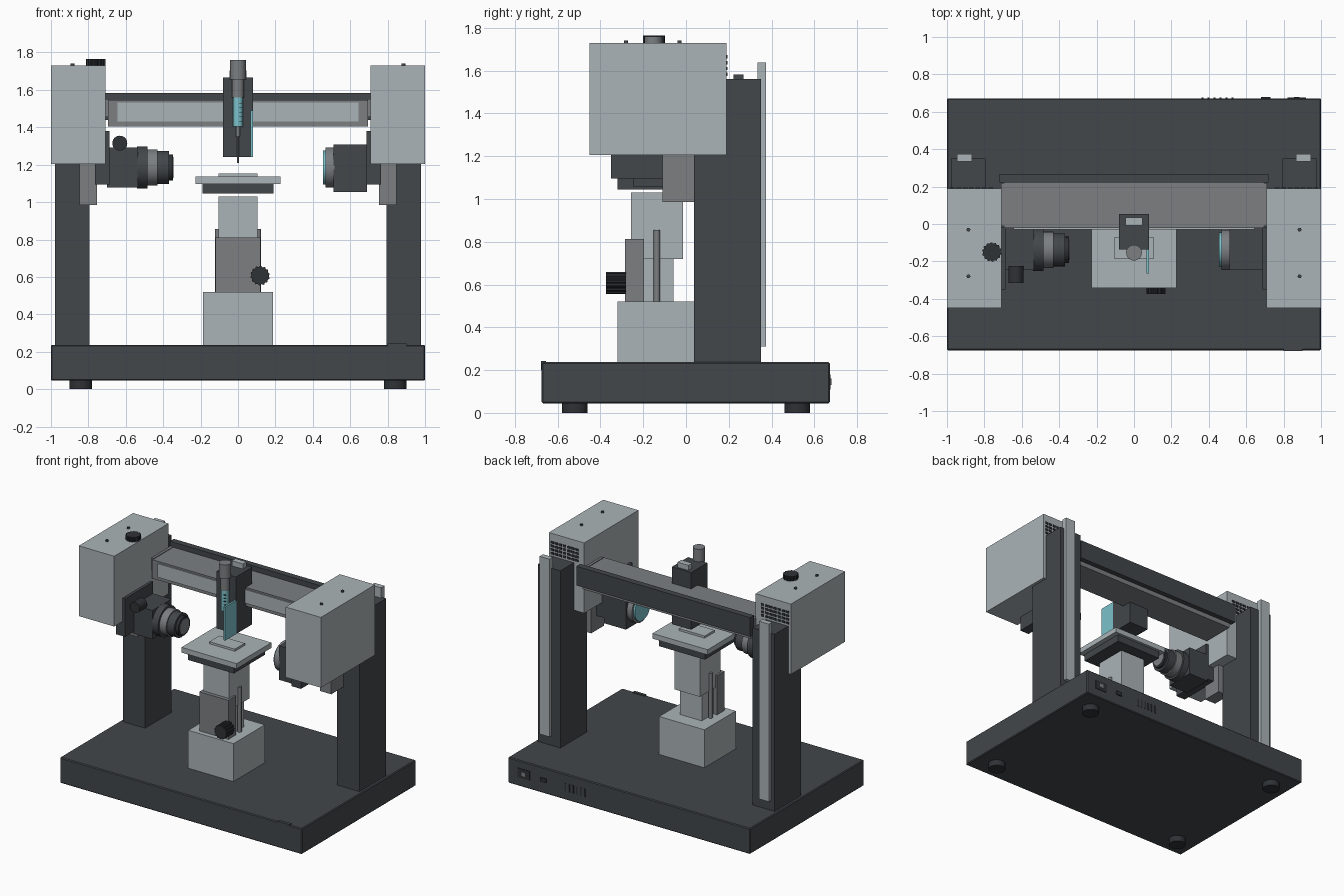
import bpy, bmesh, math
from mathutils import Matrix, Vector

cube = bpy.data.objects.get("Cube")
if cube:
    bpy.data.objects.remove(cube, do_unlink=True)


def material(name, rgb):
    m = bpy.data.materials.new(name)
    m.use_nodes = True
    m.diffuse_color = (*rgb, 1)
    node = m.node_tree.nodes["Principled BSDF"]
    node.inputs["Base Color"].default_value = (*rgb, 1)
    node.inputs["Roughness"].default_value = 0.6
    return m


DARK = material("charcoal", (0.055, 0.063, 0.069))
BLACK = material("black", (0.028, 0.032, 0.036))
MID = material("mid grey", (0.2, 0.212, 0.222))
LIGHT = material("light grey", (0.41, 0.455, 0.474))
CYAN = material("pale cyan", (0.2, 0.54, 0.6))


def finish(name, bm, mat, smooth=False):
    mesh = bpy.data.meshes.new(name)
    bm.to_mesh(mesh)
    bm.free()
    mesh.materials.append(mat)
    ob = bpy.data.objects.new(name, mesh)
    bpy.context.collection.objects.link(ob)
    if smooth:
        bpy.ops.object.select_all(action='DESELECT')
        ob.select_set(True)
        bpy.context.view_layer.objects.active = ob
        bpy.ops.object.shade_smooth_by_angle(angle=math.radians(35))
    return ob


def add_box(bm, xs, ys, zs):
    ranges = [sorted(r) for r in (xs, ys, zs)]
    mid = Vector([(a + b) / 2 for a, b in ranges])
    size = [b - a for a, b in ranges]
    bmesh.ops.create_cube(bm, size=1, matrix=Matrix.Translation(mid) @ Matrix.Diagonal((*size, 1)))


def box(name, xs, ys, zs, mat, bevel=0):
    bm = bmesh.new()
    add_box(bm, xs, ys, zs)
    if bevel:
        bmesh.ops.bevel(bm, geom=bm.edges[:], offset=bevel, segments=1, affect='EDGES')
    return finish(name, bm, mat)


def boxes(name, ranges, mat):
    bm = bmesh.new()
    for r in ranges:
        add_box(bm, *r)
    return finish(name, bm, mat)


ROT = {'x': Matrix.Rotation(math.pi / 2, 4, 'Y'),
       'y': Matrix.Rotation(-math.pi / 2, 4, 'X'),
       'z': Matrix.Identity(4)}


def rod(name, centre, axis, span, r, mat, flutes=0):
    """Cylinder along an axis; flutes cut grip ridges into its rim."""
    i = 'xyz'.index(axis)
    mid = Vector(centre)
    mid[i] = sum(span) / 2
    bm = bmesh.new()
    bmesh.ops.create_cone(bm, cap_ends=True, segments=flutes * 4 or 32, radius1=r, radius2=r,
                          depth=abs(span[1] - span[0]))
    if flutes:
        step = math.tau / (flutes * 4)
        for v in bm.verts:
            if round(math.atan2(v.co.y, v.co.x) / step) % 4 < 2:
                v.co.xy *= 0.9
    bm.transform(Matrix.Translation(mid) @ ROT[axis])
    return finish(name, bm, mat, smooth=not flutes)


# Base with feet
box("base", (-1, 1), (-0.675, 0.672), (0.045, 0.237), DARK, 0.006)
box("front_tab", (0.8, 0.9), (-0.678, -0.655), (0.2, 0.243), DARK)
for sx in (-1, 1):
    for sy in (-1, 1):
        rod("foot", (sx * 0.84, sy * 0.52, 0), 'z', (0, 0.05), 0.06, BLACK)

# Rear connectors and vent slots
box("power_socket", (0.82, 0.92), (0.67, 0.676), (0.11, 0.18), BLACK)
box("power_switch", (0.855, 0.885), (0.67, 0.68), (0.13, 0.16), MID)
box("data_port", (0.68, 0.73), (0.67, 0.68), (0.13, 0.16), BLACK)
boxes("base_vents", [((x, x + 0.012), (0.67, 0.675), (0.11, 0.17))
                     for x in [0.36 + 0.032 * k for k in range(6)]], BLACK)

# Mirrored towers
for s in (-1, 1):
    box("column", (s * 0.793, s * 0.978), (0.037, 0.35), (0.23, 1.56), DARK)
    box("rear_rail", (s * 0.866, s * 0.947), (0.335, 0.375), (0.31, 1.637), LIGHT)
    box("head_housing", (s * 0.708, s), (-0.45, 0.19), (1.205, 1.73), LIGHT)
    box("head_support", (s * 0.755, s * 0.847), (-0.11, 0.04), (0.985, 1.22), MID)
    box("mount_plate", (s * 0.688, s * 0.765), (-0.35, -0.02), (1.095, 1.38), DARK)
    box("beam_bracket", (s * 0.69, s * 0.712), (-0.01, 0.22), (1.455, 1.55), MID)
    for y in (-0.03, -0.28):
        rod("housing_screw", (s * 0.885, y, 0), 'z', (1.72, 1.741), 0.01, DARK)
    boxes("housing_vents", [((s * x, s * (x + 0.024)), (0.188, 0.195), (z, z + 0.016))
                            for x in [0.755 + 0.034 * k for k in range(7)]
                            for z in [1.575 + 0.027 * k for k in range(4)]], BLACK)
rod("top_knob", (-0.76, -0.15, 0), 'z', (1.72, 1.765), 0.052, BLACK, 14)

# Cross beam
box("beam", (-0.695, 0.695), (-0.022, 0.23), (1.405, 1.545), MID)
box("beam_face", (-0.645, 0.645), (-0.03, -0.02), (1.43, 1.532), LIGHT)
box("beam_back_rail", (-0.718, 0.718), (0.222, 0.268), (1.44, 1.583), DARK)

# Stage stack
box("stage_pedestal", (-0.187, 0.187), (-0.32, 0.05), (0.23, 0.52), LIGHT)
box("stage_post", (-0.09, 0.09), (-0.2, -0.058), (0.51, 0.73), LIGHT)
box("focus_slide", (-0.12, 0.12), (-0.285, -0.196), (0.51, 0.812), MID)
box("stage_lift", (-0.105, 0.105), (-0.257, -0.014), (0.72, 1.03), LIGHT)
for s in (-1, 1):
    rod("guide_rod", (s * 0.108, -0.136, 0), 'z', (0.51, 0.855), 0.015, MID)
rod("focus_knob", (0.118, -0.3, 0.607), 'y', (-0.375, -0.28), 0.052, BLACK, 14)
box("stage_carrier", (-0.19, 0.19), (-0.32, 0.05), (1.045, 1.1), DARK)
box("stage_table", (-0.228, 0.228), (-0.342, 0.07), (1.098, 1.137), LIGHT)
box("sample_slide", (-0.105, 0.105), (-0.187, -0.07), (1.135, 1.153), LIGHT)

# Camera and stepped lens
AXIS = (0, -0.138, 1.185)
box("camera_body", (-0.7, -0.535), (-0.245, -0.02), (1.078, 1.293), DARK)
for x0, x1, r, mat in ((-0.54, -0.485, 0.113, DARK), (-0.485, -0.43, 0.097, MID),
                       (-0.43, -0.37, 0.088, DARK), (-0.37, -0.348, 0.07, BLACK)):
    rod("lens_ring", AXIS, 'x', (x0, x1), r, mat)
rod("lens_glass", AXIS, 'x', (-0.35, -0.345), 0.055, MID)
rod("camera_knob", (-0.632, 0, 1.315), 'y', (-0.315, -0.225), 0.04, BLACK)

# Lamp with diffuser
box("lamp_body", (0.51, 0.69), (-0.245, -0.02), (1.055, 1.308), DARK)
rod("lamp_ring", AXIS, 'x', (0.468, 0.515), 0.108, MID)
rod("lamp_diffuser", AXIS, 'x', (0.455, 0.47), 0.092, CYAN)

# Dosing unit
box("doser_body", (-0.08, 0.08), (-0.137, 0.053), (1.24, 1.667), DARK)
box("doser_cap", (-0.045, 0.045), (-0.008, 0.036), (1.66, 1.705), LIGHT)
box("doser_shield", (0.066, 0.08), (-0.265, -0.13), (1.24, 1.49), CYAN)
for name, z0, z1, r, mat in (("plunger_cap", 1.655, 1.76, 0.042, MID),
                             ("plunger", 1.56, 1.66, 0.032, MID),
                             ("syringe_barrel", 1.405, 1.57, 0.027, CYAN),
                             ("syringe_tip", 1.35, 1.41, 0.012, MID),
                             ("needle", 1.21, 1.36, 0.005, MID)):
    rod(name, (0, -0.153, 0), 'z', (z0, z1), r, mat)
boxes("barrel_marks", [((0.006, 0.02), (-0.182, -0.165), (z, z + 0.005))
                       for z in [1.43 + 0.024 * k for k in range(5)]], BLACK)
